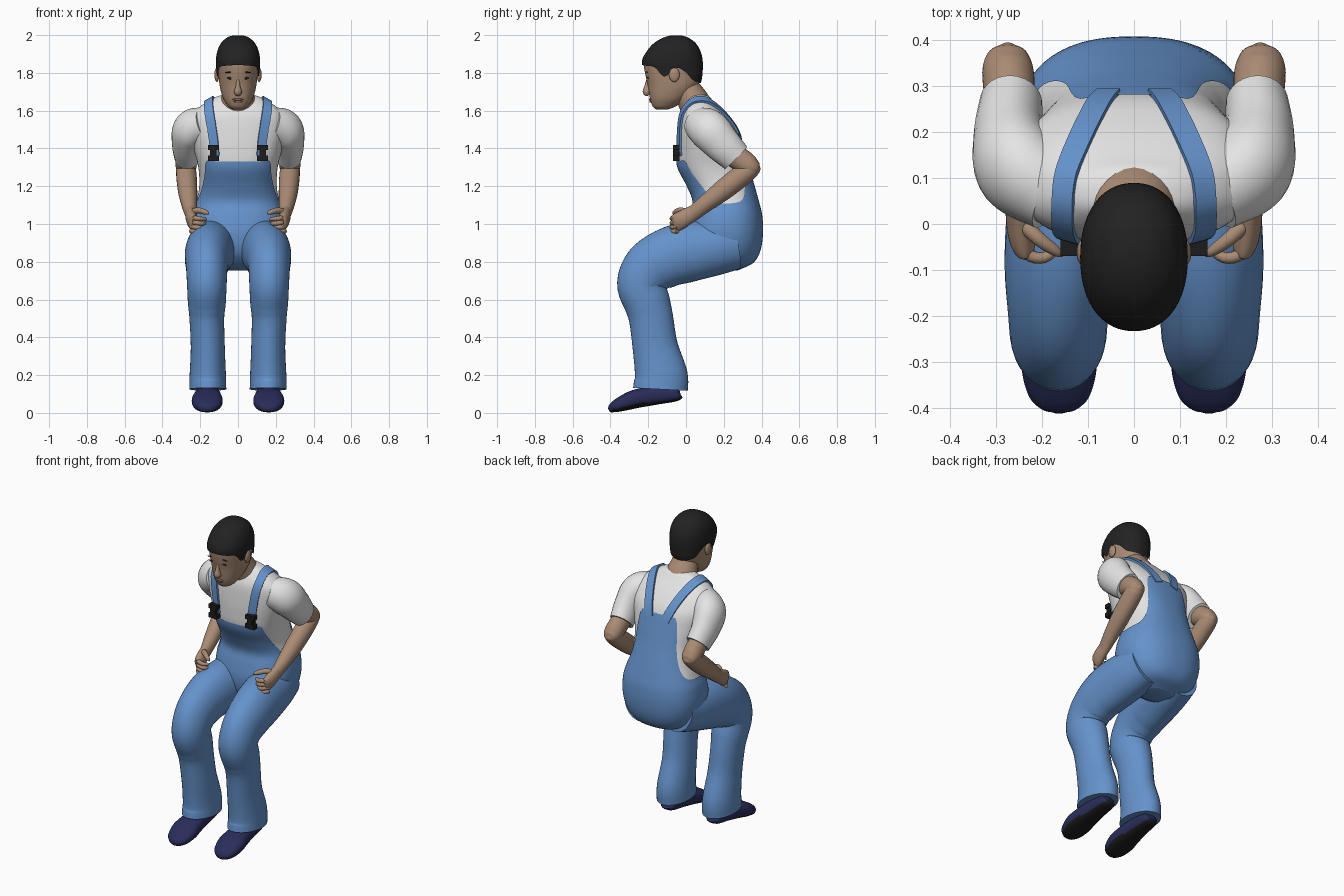
import bpy, bmesh, math
from mathutils import Vector
from mathutils.bvhtree import BVHTree


def material(name, rgb):
    m = bpy.data.materials.new(name)
    m.diffuse_color = (*rgb, 1)
    return m


SKIN = material("skin", (0.40, 0.26, 0.175))
HAIR = material("black hair", (0.016, 0.016, 0.016))
DENIM = material("blue denim", (0.13, 0.29, 0.60))
SHIRT = material("white cotton", (0.78, 0.78, 0.78))
NAVY = material("navy shoe", (0.022, 0.026, 0.10))
BLACK = material("black rubber", (0.012, 0.012, 0.012))
LIPS = material("lips", (0.27, 0.15, 0.11))


def spline(keys, t):
    """Smooth interpolation of rows (t, v1, v2, ...)."""
    t = min(max(t, keys[0][0]), keys[-1][0])
    i = next((k for k in range(len(keys) - 2) if t <= keys[k + 1][0]), len(keys) - 2)
    a, b = keys[i], keys[i + 1]
    p, q = keys[max(i - 1, 0)], keys[min(i + 2, len(keys) - 1)]
    h = b[0] - a[0]
    s = (t - a[0]) / h
    out = []
    for c in range(1, len(a)):
        m0 = (b[c] - p[c]) / (b[0] - p[0]) * h
        m1 = (q[c] - a[c]) / (q[0] - a[0]) * h
        out.append((2*s**3 - 3*s*s + 1) * a[c] + (s**3 - 2*s*s + s) * m0
                   + (3*s*s - 2*s**3) * b[c] + (s**3 - s*s) * m1)
    return out


def grid(name, rows, mats, mirror=False, caps=(True, True)):
    """Closed rings of points joined into a skin."""
    bm = bmesh.new()
    vs = [[bm.verts.new(p) for p in r] for r in rows]
    n = len(rows[0])
    for r, s in zip(vs, vs[1:]):
        for j in range(n):
            bm.faces.new((r[j], r[(j + 1) % n], s[(j + 1) % n], s[j]))
    if caps[0]:
        bm.faces.new(vs[0])
    if caps[1]:
        bm.faces.new(vs[-1])
    bmesh.ops.recalc_face_normals(bm, faces=bm.faces)
    me = bpy.data.meshes.new(name)
    bm.to_mesh(me)
    bm.free()
    for m in mats:
        me.materials.append(m)
    me.shade_smooth()
    me.set_sharp_from_angle(angle=math.radians(50))
    ob = bpy.data.objects.new(name, me)
    bpy.context.collection.objects.link(ob)
    if mirror:
        ob.modifiers.new("mirror", 'MIRROR').use_mirror_merge = False
    return ob


def power(v, e):
    return math.copysign(abs(v) ** e, v)


def tube(name, pts, mats, mirror=True, steps=6, seg=28, n=2.0):
    """Sweep ellipses (x, y, z, half width, half depth) along a path."""
    keys = [(i, *p) for i, p in enumerate(pts)]
    d = Vector(pts[-1][:3]) - Vector(pts[0][:3])
    ref = Vector((0, 0, 1)) if abs(d.normalized().x) > 0.75 else Vector((1, 0, 0))
    rows, last = [], len(pts) - 1
    for k in range(last * steps + 1):
        t = k / steps
        x, y, z, a, b = spline(keys, t)
        tan = Vector(spline(keys, t + 0.05)[:3]) - Vector(spline(keys, t - 0.05)[:3])
        tan.normalize()
        u = (ref - tan * ref.dot(tan)).normalized()
        v = tan.cross(u)
        a, b = max(a, 0.001), max(b, 0.001)
        ang = [2 * math.pi * j / seg for j in range(seg)]
        rows.append([Vector((x, y, z)) + u * a * power(math.cos(w), 2 / n)
                     + v * b * power(math.sin(w), 2 / n) for w in ang])
    return grid(name, rows, mats, mirror)


def body_point(keys, w, z, n, off=0.0):
    """Point on a body of slices (z, front y, back y, half width)."""
    f, b, hx = spline(keys, z)
    hx, hy = max(hx, 0.001) + off, max((b - f) / 2, 0.001) + off
    return Vector((hx * power(math.sin(w), 2 / n),
                   (f + b) / 2 - hy * power(math.cos(w), 2 / n), z))


def body(name, keys, low, high, mats, n, off=0.0, rows=48, seg=96, caps=(True, True)):
    """Skin between two heights that may depend on the angle (0 = front)."""
    out = []
    for k in range(rows + 1):
        t = 0.5 - 0.5 * math.cos(math.pi * k / rows)
        ring = []
        for j in range(seg):
            w = 2 * math.pi * j / seg
            a = min(w, 2 * math.pi - w)
            ring.append(body_point(keys, w, low(a) * (1 - t) + high(a) * t, n, off))
        out.append(ring)
    return grid(name, out, mats, caps=caps)


def tree(ob):
    return BVHTree.FromPolygons([v.co for v in ob.data.vertices],
                                [p.vertices for p in ob.data.polygons])


def ball(name, loc, size, mat, mirror=False, tilt=0.0):
    bm = bmesh.new()
    bmesh.ops.create_uvsphere(bm, u_segments=20, v_segments=12, radius=1)
    c, s = math.cos(tilt), math.sin(tilt)
    for v in bm.verts:
        x, y, z = v.co.x * size[0], v.co.y * size[1], v.co.z * size[2]
        v.co = Vector(loc) + Vector((x * c - z * s, y, x * s + z * c))
    me = bpy.data.meshes.new(name)
    bm.to_mesh(me)
    bm.free()
    me.materials.append(mat)
    me.shade_smooth()
    ob = bpy.data.objects.new(name, me)
    bpy.context.collection.objects.link(ob)
    if mirror:
        ob.modifiers.new("mirror", 'MIRROR').use_mirror_merge = False


# Torso: shirt, and overalls lying just outside it
TORSO = [(0.755, 0.14, 0.27, 0.08), (0.79, 0.08, 0.345, 0.16), (0.85, 0.03, 0.385, 0.215),
         (0.95, 0.01, 0.402, 0.245), (1.05, 0.025, 0.397, 0.24), (1.12, 0.04, 0.38, 0.22),
         (1.20, 0.01, 0.358, 0.205), (1.30, -0.04, 0.328, 0.21), (1.40, -0.048, 0.30, 0.235),
         (1.50, -0.045, 0.268, 0.258), (1.57, -0.038, 0.22, 0.25), (1.61, -0.025, 0.185, 0.215),
         (1.65, 0.0, 0.145, 0.16), (1.68, 0.025, 0.115, 0.095), (1.69, 0.06, 0.08, 0.03)]
EDGE = [(0, 1.33), (0.4, 1.33), (0.82, 1.33), (0.92, 1.27), (1.1, 1.18), (1.3, 1.12), (1.7, 1.11),
        (2.1, 1.14), (2.4, 1.25), (2.6, 1.39), (2.72, 1.47), (2.85, 1.48), (3.15, 1.48)]
shirt = body("shirt", TORSO, lambda a: 1.05, lambda a: 1.69, [SHIRT], 2.4)
body("overalls", TORSO, lambda a: 0.755, lambda a: spline(EDGE, a)[0], [DENIM], 2.4,
     off=0.006, caps=(True, False))

# Shoulder straps laid on the shirt
skin_of_shirt = tree(shirt)
path = [(i, *p) for i, p in enumerate([
    (0.13, -0.06, 1.36), (0.138, -0.06, 1.46), (0.155, -0.04, 1.58), (0.165, 0.01, 1.66),
    (0.15, 0.10, 1.66), (0.11, 0.20, 1.59), (0.055, 0.29, 1.45)])]
rows = []
for k in range(49):
    p = Vector(spline(path, k / 8))
    tan = (Vector(spline(path, k / 8 + 0.1)) - Vector(spline(path, k / 8 - 0.1))).normalized()
    side = skin_of_shirt.find_nearest(p)[1].cross(tan).normalized() * 0.026
    ring = []
    for s, h in ((-1, -0.004), (1, -0.004), (1, 0.012), (-1, 0.012)):
        co, nor = skin_of_shirt.find_nearest(p + side * s)[:2]
        ring.append(co + nor * h)
    rows.append(ring)
grid("shoulder_strap", rows, [DENIM], True)

# Strap buckles
for name, z, w, h in (("buckle_top", 1.405, 0.03, 0.013), ("buckle_middle", 1.378, 0.017, 0.025),
                      ("buckle_base", 1.348, 0.03, 0.014)):
    rows = [[(0.13 + sx * w, y, z + sz * h) for sx, sz in ((-1, -1), (1, -1), (1, 1), (-1, 1))]
            for y in (-0.07, -0.035)]
    grid(name, rows, [BLACK], True)

# Trouser legs
tube("trouser_leg", [
    (0.12, 0.26, 0.90, 0.12, 0.14), (0.135, 0.14, 0.875, 0.13, 0.15), (0.152, 0, 0.85, 0.127, 0.16),
    (0.162, -0.10, 0.82, 0.12, 0.155), (0.165, -0.19, 0.765, 0.11, 0.145),
    (0.165, -0.235, 0.68, 0.105, 0.13), (0.165, -0.205, 0.58, 0.10, 0.122),
    (0.165, -0.185, 0.50, 0.092, 0.117), (0.16, -0.163, 0.35, 0.09, 0.12),
    (0.16, -0.132, 0.20, 0.096, 0.14), (0.16, -0.135, 0.125, 0.098, 0.145)], [DENIM], seg=40)

# Shoes with dark undersides
shoe = tube("shoe", [
    (0.16, -0.03, 0.105, 0.025, 0.02), (0.16, -0.05, 0.10, 0.05, 0.038), (0.16, -0.15, 0.095, 0.062, 0.05),
    (0.162, -0.25, 0.078, 0.076, 0.05), (0.163, -0.31, 0.06, 0.082, 0.045),
    (0.163, -0.37, 0.036, 0.068, 0.033), (0.163, -0.40, 0.021, 0.04, 0.02),
    (0.163, -0.41, 0.017, 0.012, 0.008)], [NAVY, BLACK], n=2.5)
for p in shoe.data.polygons:
    p.material_index = 1 if p.normal.z < -0.6 else 0

# Sleeves and arms
tube("sleeve", [(0.17, 0.07, 1.53, 0.09, 0.09), (0.25, 0.12, 1.50, 0.094, 0.108),
                (0.272, 0.19, 1.425, 0.078, 0.098), (0.268, 0.265, 1.35, 0.068, 0.083)], [SHIRT])
tube("upper_arm", [(0.27, 0.22, 1.385, 0.055, 0.062), (0.272, 0.29, 1.34, 0.056, 0.062),
                   (0.275, 0.34, 1.305, 0.055, 0.056), (0.275, 0.375, 1.29, 0.04, 0.036),
                   (0.275, 0.393, 1.285, 0.01, 0.008)], [SKIN])
tube("forearm", [(0.275, 0.37, 1.32, 0.03, 0.03), (0.275, 0.335, 1.29, 0.052, 0.054),
                 (0.268, 0.21, 1.19, 0.052, 0.056), (0.258, 0.10, 1.105, 0.042, 0.045),
                 (0.25, 0.03, 1.05, 0.030, 0.040)], [SKIN])
tube("palm", [(0.252, 0.05, 1.065, 0.030, 0.040), (0.245, -0.02, 1.025, 0.03, 0.046),
              (0.238, -0.055, 1.005, 0.022, 0.045), (0.235, -0.068, 1.0, 0.008, 0.03)], [SKIN])
for i in range(4):
    z = 1.035 - 0.024 * i
    tube(f"finger_{i + 1}", [(0.25, -0.045, z, 0.012, 0.012), (0.225, -0.07, z - 0.004, 0.013, 0.013),
                             (0.195, -0.073, z - 0.008, 0.012, 0.012),
                             (0.172 + 0.006 * i, -0.058, z - 0.01, 0.009, 0.009),
                             (0.166 + 0.006 * i, -0.052, z - 0.01, 0.002, 0.002)], [SKIN], steps=3, seg=12)
tube("thumb", [(0.25, 0.01, 1.06, 0.018, 0.018), (0.21, -0.03, 1.072, 0.016, 0.016),
               (0.172, -0.058, 1.062, 0.013, 0.012), (0.155, -0.068, 1.055, 0.004, 0.004)],
     [SKIN], steps=4, seg=14)

# Neck and head
tube("neck", [(0, 0.07, 1.58, 0.10, 0.09), (0, 0.045, 1.64, 0.097, 0.085),
              (0, 0.0, 1.72, 0.075, 0.072), (0, -0.03, 1.78, 0.07, 0.07)], [SKIN], False)
HEAD = [(1.605, -0.155, -0.10, 0.025), (1.617, -0.172, -0.065, 0.047), (1.635, -0.182, -0.035, 0.062),
        (1.66, -0.190, 0.0, 0.077), (1.70, -0.197, 0.04, 0.09), (1.74, -0.203, 0.068, 0.098),
        (1.80, -0.217, 0.078, 0.104), (1.86, -0.222, 0.078, 0.107), (1.91, -0.196, 0.066, 0.099),
        (1.95, -0.160, 0.042, 0.08), (1.975, -0.12, 0.01, 0.055), (1.988, -0.085, -0.02, 0.03),
        (1.992, -0.06, -0.045, 0.006)]
head = body("head", HEAD, lambda a: 1.605, lambda a: 1.992, [SKIN], 2.2, seg=64)
HAIRLINE = [(0, 1.835), (0.6, 1.83), (1.0, 1.82), (1.25, 1.775), (1.45, 1.785), (1.65, 1.82),
            (1.95, 1.80), (2.3, 1.755), (3.15, 1.735)]
hair = body("hair", HEAD, lambda a: spline(HAIRLINE, a)[0], lambda a: 1.992, [HAIR], 2.2,
            off=0.01, seg=72, caps=(False, True))
hair.location.z = 0.007

# Face and ears
face = tree(head)


def on_face(x, z):
    return face.ray_cast(Vector((x, -1, z)), Vector((0, 1, 0)))[0]


ball("ear", (0.112, -0.062, 1.79), (0.013, 0.028, 0.038), SKIN, True)
tube("nose", [(0, -0.198, 1.775, 0.008, 0.008), (0, -0.205, 1.73, 0.012, 0.015),
              (0, -0.205, 1.70, 0.021, 0.024), (0, -0.195, 1.683, 0.012, 0.012)], [SKIN], False)
ball("eye", on_face(0.042, 1.772), (0.017, 0.004, 0.006), HAIR, True)
ball("eyebrow", on_face(0.045, 1.803), (0.025, 0.004, 0.004), HAIR, True, -0.1)
ball("upper_lip", on_face(0, 1.659), (0.029, 0.007, 0.006), LIPS)
ball("lower_lip", on_face(0, 1.648), (0.024, 0.007, 0.006), LIPS)
